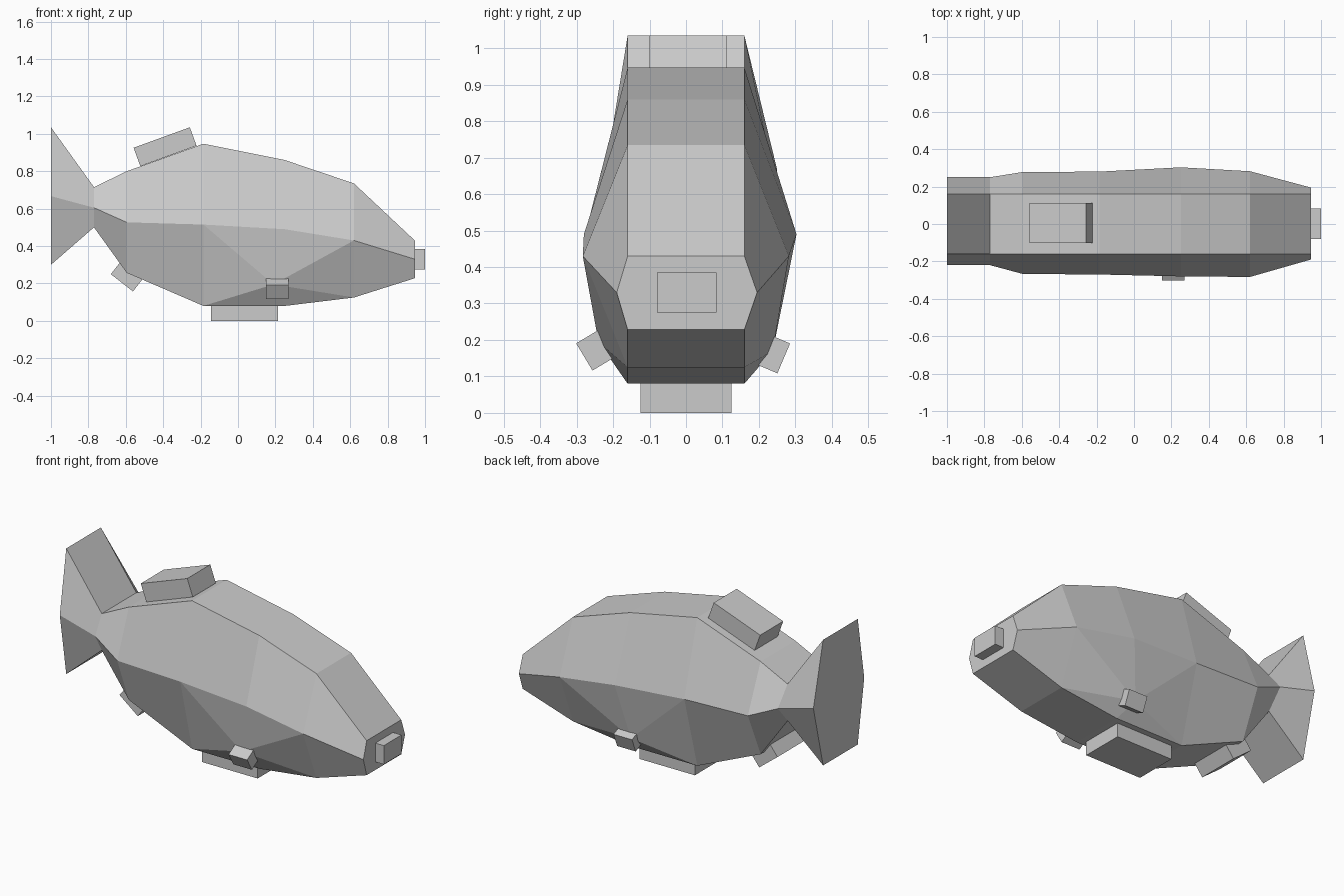
import bpy, bmesh
from math import radians
from mathutils import Matrix, Vector

cube = bpy.data.objects.get("Cube")
if cube:
    bpy.data.objects.remove(cube, do_unlink=True)

grey = bpy.data.materials.new("plain_grey")
grey.use_nodes = True
colour = (0.6, 0.6, 0.6, 1)
grey.diffuse_color = colour
grey.node_tree.nodes["Principled BSDF"].inputs["Base Color"].default_value = colour


def finish(name, bm):
    bmesh.ops.recalc_face_normals(bm, faces=bm.faces)
    mesh = bpy.data.meshes.new(name)
    bm.to_mesh(mesh)
    bm.free()
    mesh.materials.append(grey)
    obj = bpy.data.objects.new(name, mesh)
    bpy.context.collection.objects.link(obj)
    return obj


def block(name, centre, size, axis="Y", degrees=0):
    bm = bmesh.new()
    bmesh.ops.create_cube(bm, size=1)
    place = Matrix.Translation(centre) @ Matrix.Rotation(radians(degrees), 4, axis)
    bmesh.ops.transform(bm, matrix=place @ Matrix.Diagonal((*size, 1)), verts=bm.verts)
    return finish(name, bm)


# Body and tail: six-sided rings from the tail tip to the snout
# x, top z, side z, bottom z, left side y, right side y
stations = [
    (-1.0, 1.035, 0.667, 0.30, 0.25, -0.22),
    (-0.77, 0.715, 0.605, 0.50, 0.25, -0.22),
    (-0.595, 0.80, 0.527, 0.257, 0.278, -0.267),
    (-0.185, 0.947, 0.515, 0.08, 0.28, -0.27),
    (0.25, 0.86, 0.49, 0.08, 0.303, -0.28),
    (0.62, 0.735, 0.43, 0.125, 0.282, -0.283),
    (0.945, 0.43, 0.33, 0.228, 0.195, -0.19),
]
ridge = 0.16
bm = bmesh.new()
rings = []
for x, top, mid, low, left, right in stations:
    outline = [(ridge, top), (left, mid), (ridge, low),
               (-ridge, low), (right, mid), (-ridge, top)]
    rings.append([bm.verts.new((x, y, z)) for y, z in outline])

cheek_panels = (1, 3)
for i, (a, b) in enumerate(zip(rings, rings[1:])):
    for j in range(6):
        if i in (3, 4) and j in cheek_panels:
            continue
        k = (j + 1) % 6
        bm.faces.new((a[j], a[k], b[k], b[j]))
bm.faces.new(rings[0])
bm.faces.new(rings[-1])

# Lower flanks: one panel per side, pulled out to a point behind each side fin
for j, point in zip(cheek_panels, [(0.19, 0.238, 0.17), (0.19, -0.24, 0.195)]):
    span = rings[3:6]
    panel = bm.faces.new([r[j] for r in span] + [r[j + 1] for r in reversed(span)])
    poked = bmesh.ops.poke(bm, faces=[panel])
    poked["verts"][0].co = Vector(point)
finish("body", bm)

# Fins, belly block and mouth
block("dorsal_fin", (-0.39, 0.005, 0.931), (0.32, 0.213, 0.105), "Y", -20)
block("belly_fin", (0.035, 0, 0.06), (0.36, 0.25, 0.12))
block("rear_lower_fin", (-0.59, 0, 0.243), (0.15, 0.25, 0.1), "Y", 38)
block("mouth", (0.96, 0.002, 0.33), (0.08, 0.164, 0.11))
block("left_side_fin", (0.21, 0.222, 0.169), (0.12, 0.1, 0.089), "X", -23)
block("right_side_fin", (0.21, -0.236, 0.179), (0.12, 0.1, 0.087), "X", 31)
